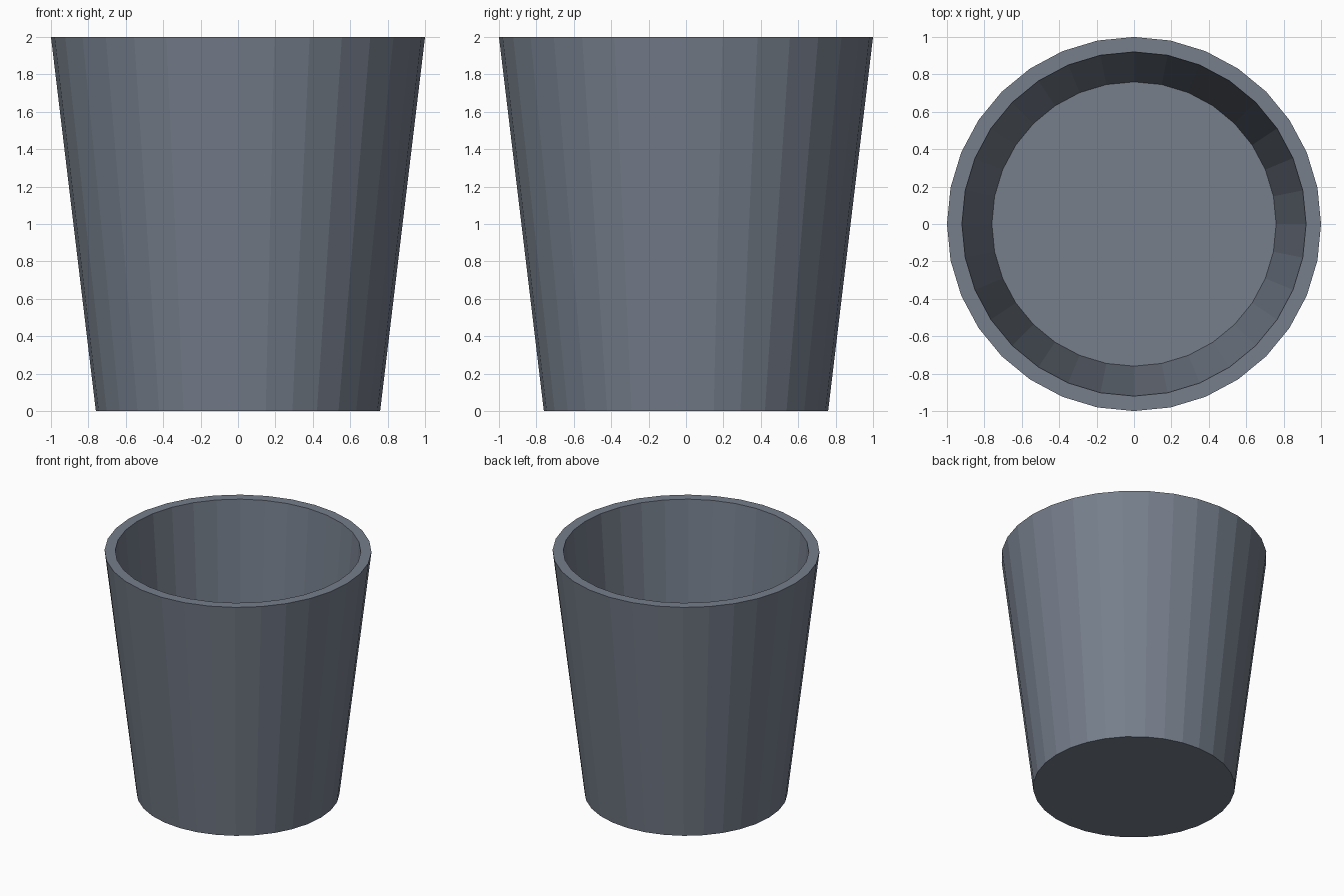
import bpy, bmesh
from math import cos, sin, tau

if "Cube" in bpy.data.objects:
    bpy.data.objects.remove(bpy.data.objects["Cube"])

SIDES = 32
# (radius, z): outer base, outer rim, inner rim, inner floor
PROFILE = [(0.76, 0.0), (1.0, 2.0), (0.92, 2.0), (0.76, 0.08)]

bm = bmesh.new()
rings = [[bm.verts.new((r * cos(tau * i / SIDES), r * sin(tau * i / SIDES), z))
          for i in range(SIDES)] for r, z in PROFILE]

# Outer wall, rim and inner wall
for low, high in zip(rings, rings[1:]):
    for i in range(SIDES):
        j = (i + 1) % SIDES
        bm.faces.new((low[i], low[j], high[j], high[i]))

# Underside and inside floor
bm.faces.new(rings[0][::-1])
bm.faces.new(rings[-1])
bmesh.ops.recalc_face_normals(bm, faces=bm.faces)

mesh = bpy.data.meshes.new("tapered_cup")
bm.to_mesh(mesh)
bm.free()

# Blue-grey body
mat = bpy.data.materials.new("blue_grey")
mat.diffuse_color = (0.18, 0.21, 0.26, 1)
mat.use_nodes = True
mat.node_tree.nodes["Principled BSDF"].inputs["Base Color"].default_value = mat.diffuse_color
mesh.materials.append(mat)
bpy.context.collection.objects.link(bpy.data.objects.new("tapered_cup", mesh))
